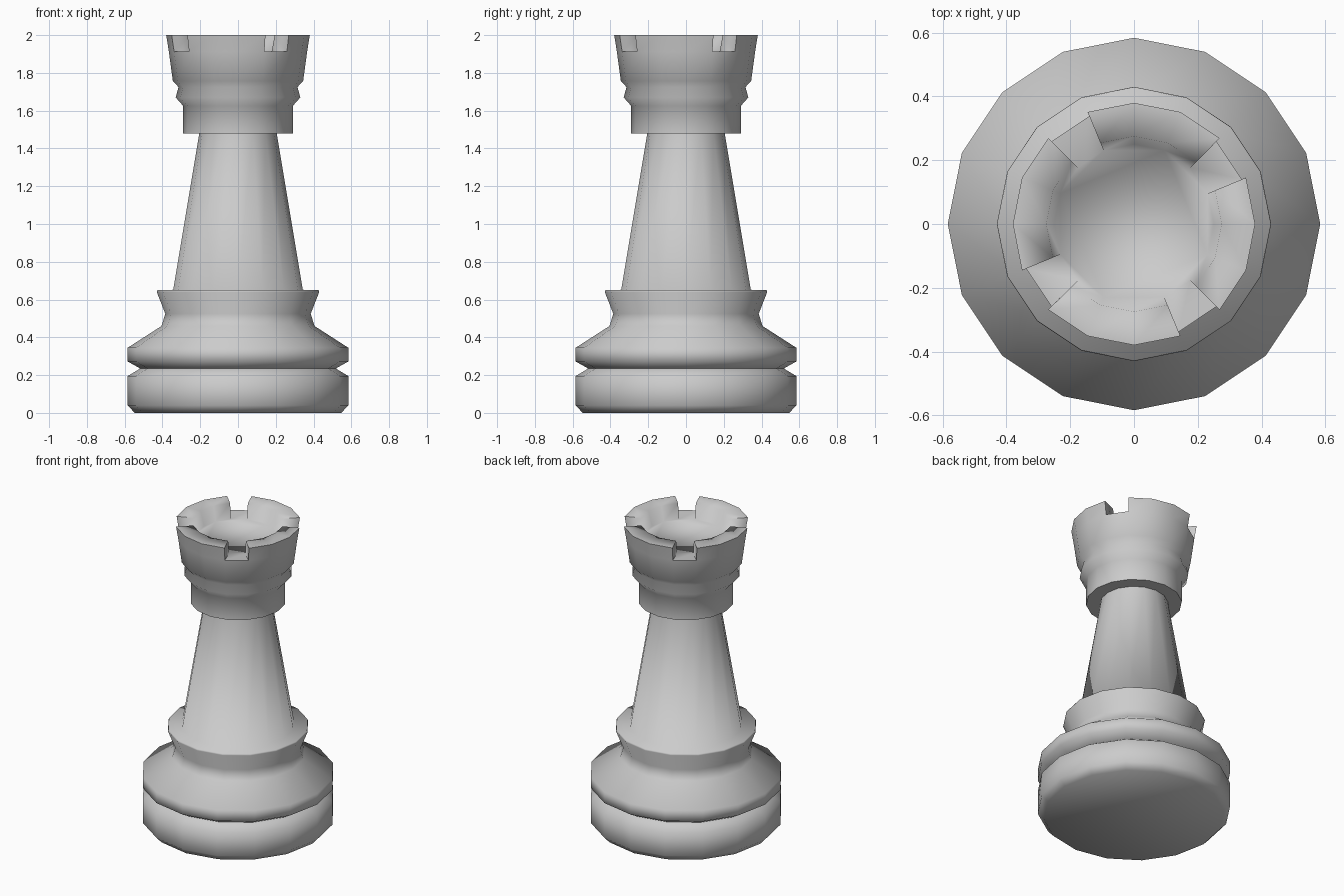
import bpy, bmesh
from math import cos, sin, tau

if "Cube" in bpy.data.objects:
    bpy.data.objects.remove(bpy.data.objects["Cube"])

SIDES = 16
GAPS = {1, 5, 9, 13}          # one notch per quarter turn

bm = bmesh.new()


def ring(r, z):
    return [bm.verts.new((r * cos(tau * i / SIDES), r * sin(tau * i / SIDES), z))
            for i in range(SIDES)]


def quad(a, b, i):
    j = (i + 1) % SIDES
    bm.faces.new((a[i], a[j], b[j], b[i]))


# Turned profile (radius, height) from the foot up to the notch floor
profile = [
    (0.547, 0.0), (0.584, 0.04), (0.584, 0.195),              # foot
    (0.518, 0.235), (0.584, 0.272), (0.584, 0.345),           # groove and bead
    (0.405, 0.46), (0.385, 0.525), (0.43, 0.64), (0.427, 0.65),  # flared ledge
    (0.343, 0.652), (0.205, 1.48),                            # shaft
    (0.29, 1.48), (0.29, 1.625), (0.33, 1.67), (0.315, 1.725),   # collar
    (0.345, 1.757), (0.366, 1.912),                           # cup wall
]
rings = [ring(r, z) for r, z in profile]
for low, high in zip(rings, rings[1:]):
    for i in range(SIDES):
        quad(low, high, i)
bm.faces.new(rings[0][::-1])

# Battlements: raised wall, with cheeks on both sides of each notch
outer_low = rings[-1]
outer_top, inner_top, inner_low = ring(0.38, 2.0), ring(0.275, 2.0), ring(0.25, 1.905)
for i in range(SIDES):
    if i in GAPS:
        quad(outer_low, inner_low, i)
        for k in (i, i + 1):
            bm.faces.new((outer_low[k], outer_top[k], inner_top[k], inner_low[k]))
    else:
        quad(outer_low, outer_top, i)
        quad(outer_top, inner_top, i)
        quad(inner_top, inner_low, i)

# Floor inside the battlements
bm.faces.new(inner_low)

bmesh.ops.recalc_face_normals(bm, faces=bm.faces[:])
mesh = bpy.data.meshes.new("rook")
bm.to_mesh(mesh)
bm.free()
rook = bpy.data.objects.new("rook", mesh)
bpy.context.collection.objects.link(rook)
bpy.context.view_layer.objects.active = rook
rook.select_set(True)
bpy.ops.object.shade_smooth_by_angle(angle=tau * 85 / 360)
